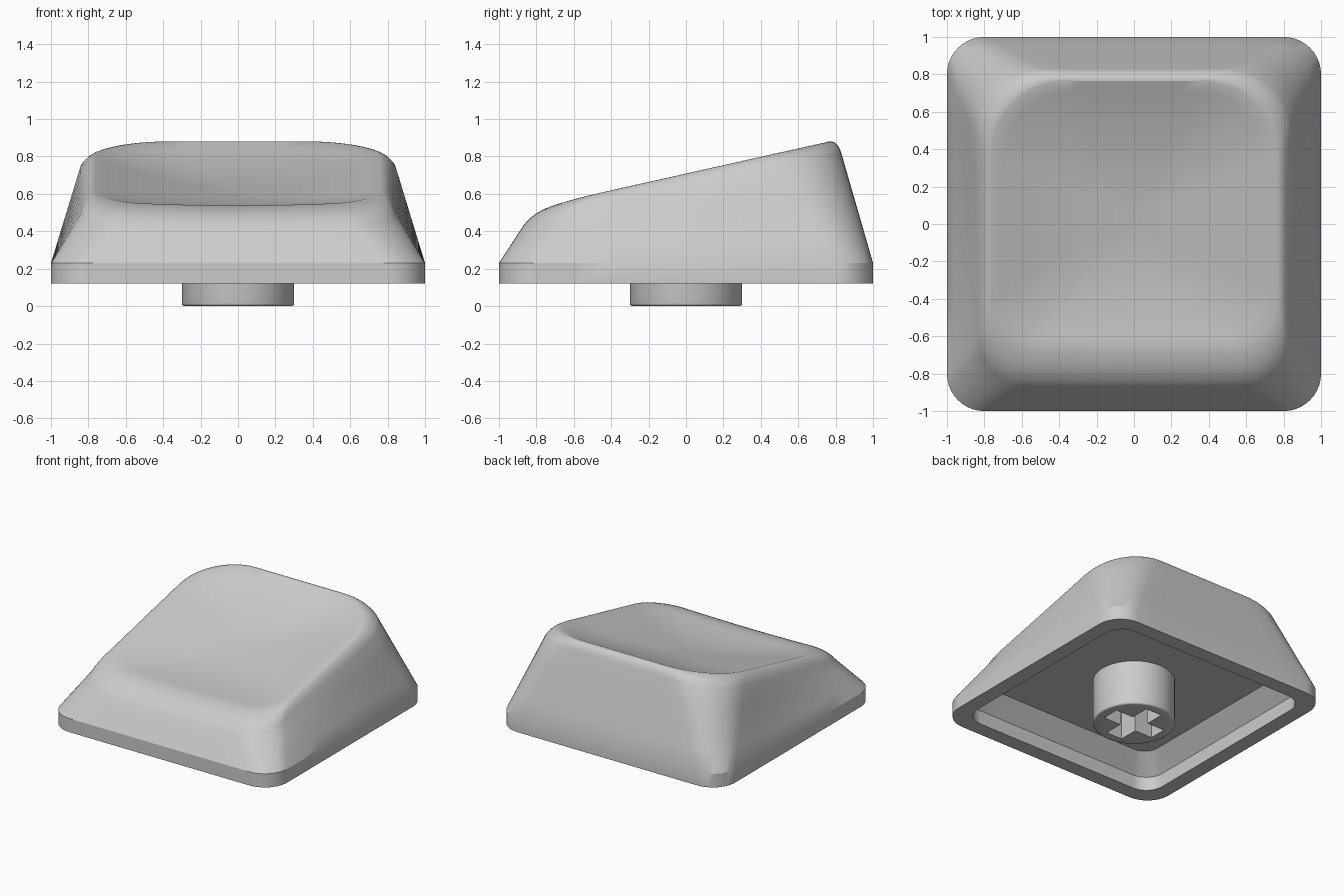
import bpy, bmesh, math
from mathutils import Vector

cube = bpy.data.objects.get("Cube")
if cube:
    bpy.data.objects.remove(cube, do_unlink=True)

grey = bpy.data.materials.new("light grey plastic")
grey.use_nodes = True
GREY = (0.6, 0.6, 0.6, 1)
grey.diffuse_color = GREY
grey.node_tree.nodes["Principled BSDF"].inputs["Base Color"].default_value = GREY

ARC, SIDE = 10, 8


def finish(bm, name, angle):
    bmesh.ops.recalc_face_normals(bm, faces=bm.faces)
    mesh = bpy.data.meshes.new(name)
    bm.to_mesh(mesh)
    bm.free()
    obj = bpy.data.objects.new(name, mesh)
    bpy.context.collection.objects.link(obj)
    mesh.materials.append(grey)
    smooth(obj, angle)
    return obj


def smooth(obj, angle):
    bpy.ops.object.select_all(action='DESELECT')
    obj.select_set(True)
    bpy.context.view_layer.objects.active = obj
    bpy.ops.object.shade_smooth_by_angle(angle=math.radians(angle))


def ring(hw, front, back, r_front, r_back, z_front, z_back, sag=0):
    """Rounded rectangle whose height runs from z_front to z_back."""
    flat = []
    corners = [(1, back, r_back, 0), (-1, back, r_back, 90),
               (-1, front, r_front, 180), (1, front, r_front, 270)]
    for sx, y, r, start in corners:
        cx = sx * (hw - r)
        cy = y - r if y == back else y + r
        for i in range(ARC + 1):
            a = math.radians(start + 90 * i / ARC)
            flat.append(Vector((cx + r * math.cos(a), cy + r * math.sin(a))))
    pts = []
    for i, p in enumerate(flat):
        pts.append(p)
        if i % (ARC + 1) == ARC:
            q = flat[(i + 1) % len(flat)]
            pts += [p.lerp(q, k / SIDE) for k in range(1, SIDE)]
    out = []
    for p in pts:
        t = (p.y - front) / (back - front)
        dip = sag * (1 - t) * (1 - (p.x / hw) ** 2)
        out.append(Vector((p.x, p.y, z_front + t * (z_back - z_front) - dip)))
    return out


def blend(a, b, t):
    return [p.lerp(q, t) for p, q in zip(a, b)]


# Key ring outlines of the shell
ceiling = ring(0.76, -0.76, 0.76, 0.12, 0.12, 0.36, 0.36)
inner_step = ring(0.88, -0.88, 0.88, 0.15, 0.15, 0.23, 0.23)
inner_foot = ring(0.88, -0.88, 0.88, 0.15, 0.15, 0.12, 0.12)
foot = ring(1, -1, 1, 0.2, 0.2, 0.12, 0.12)
skirt = ring(1, -1, 1, 0.2, 0.2, 0.23, 0.23)
shoulder = ring(0.845, -0.87, 0.83, 0.25, 0.36, 0.43, 0.82)
edge = ring(0.81, -0.8, 0.81, 0.25, 0.4, 0.535, 0.885, 0.02)
rim = ring(0.765, -0.65, 0.765, 0.25, 0.4, 0.563, 0.88, 0.025)

rings = [ceiling, inner_step, inner_foot, foot, skirt]
rings += [blend(skirt, shoulder, k / 4) for k in range(1, 5)]
# Rounded edge around the top
for k in range(1, 9):
    t = k / 8
    rings.append(blend(blend(shoulder, edge, t), blend(edge, rim, t), t))
# Dished top
DEPTH = 0.1
centre = Vector((0, 0.055, 0.72))
for k in range(11, 0, -1):
    s = k / 12
    rings.append([centre.lerp(p, s) - Vector((0, 0, DEPTH * (1 - s * s))) for p in rim])

bm = bmesh.new()
loops = [[bm.verts.new(p) for p in r] for r in rings]
n = len(loops[0])
for lower, upper in zip(loops, loops[1:]):
    for i in range(n):
        j = (i + 1) % n
        bm.faces.new((lower[i], lower[j], upper[j], upper[i]))
bm.faces.new(loops[0])
tip = bm.verts.new(centre - Vector((0, 0, DEPTH)))
for i in range(n):
    bm.faces.new((loops[-1][i], loops[-1][(i + 1) % n], tip))
finish(bm, "keycap_shell", 25)

# Mounting stem with a softened lower edge
bm = bmesh.new()
bmesh.ops.create_cone(bm, cap_ends=True, segments=64, radius1=0.3, radius2=0.3, depth=0.38)
bmesh.ops.translate(bm, verts=bm.verts, vec=(0, 0, 0.19))
low = [e for e in bm.edges if all(v.co.z < 0.01 for v in e.verts)]
bmesh.ops.bevel(bm, geom=low, offset=0.015, segments=3, profile=0.5, affect='EDGES')
stem = finish(bm, "mounting_stem", 35)

# Cross-shaped socket cut into the stem
L, W = 0.225, 0.07
quarter = [(L, -W), (L, W), (W, W)]
bm = bmesh.new()
outline = []
for k in range(4):
    a = math.pi / 2 * k
    c, s = round(math.cos(a)), round(math.sin(a))
    outline += [bm.verts.new((x * c - y * s, x * s + y * c, -0.1)) for x, y in quarter]
face = bm.faces.new(outline)
new = bmesh.ops.extrude_face_region(bm, geom=[face])["geom"]
bmesh.ops.translate(bm, verts=[v for v in new if isinstance(v, bmesh.types.BMVert)],
                    vec=(0, 0, 0.44))
cutter = finish(bm, "socket_cutter", 30)
cutter.hide_render = True

cut = stem.modifiers.new("socket", 'BOOLEAN')
cut.operation = 'DIFFERENCE'
cut.solver = 'EXACT'
cut.object = cutter
bpy.ops.object.select_all(action='DESELECT')
stem.select_set(True)
bpy.context.view_layer.objects.active = stem
bpy.ops.object.modifier_apply(modifier=cut.name)
bpy.data.objects.remove(cutter, do_unlink=True)
smooth(stem, 35)
